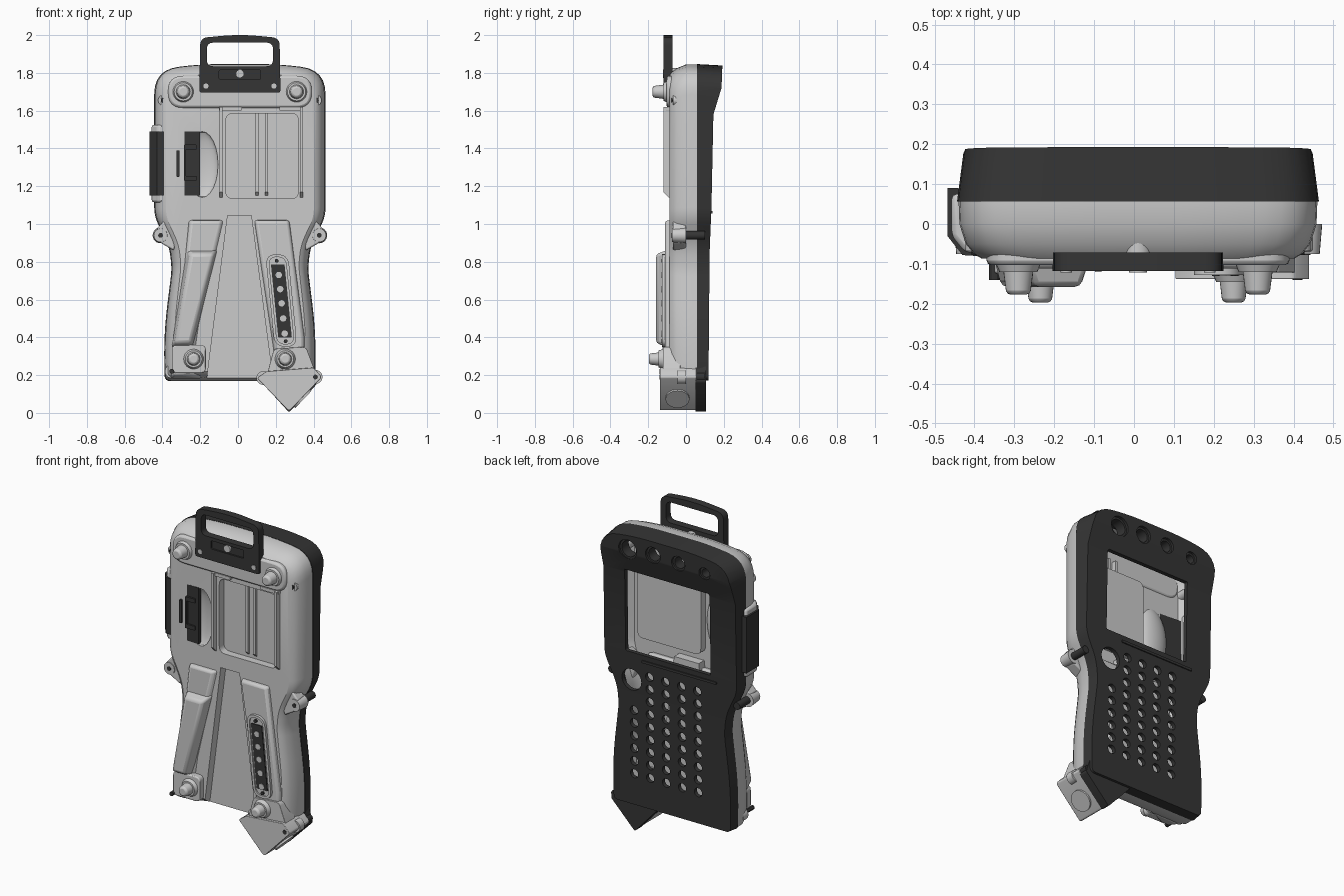
import bpy, bmesh, math
from mathutils import Vector

if "Cube" in bpy.data.objects:
    bpy.data.objects.remove(bpy.data.objects["Cube"])

def material(name, c):
    m = bpy.data.materials.new(name)
    m.diffuse_color = (c, c, c, 1)
    m.use_nodes = True
    m.node_tree.nodes["Principled BSDF"].inputs["Base Color"].default_value = m.diffuse_color
    return m

DARK = material("dark_plastic", 0.035)

def finish(name, bm, mat=None, bevel=0):
    bmesh.ops.recalc_face_normals(bm, faces=bm.faces)
    me = bpy.data.meshes.new(name)
    bm.to_mesh(me)
    bm.free()
    ob = bpy.data.objects.new(name, me)
    bpy.context.collection.objects.link(ob)
    if mat:
        me.materials.append(mat)
    if bevel:
        b = ob.modifiers.new("bevel", 'BEVEL')
        b.width, b.segments, b.limit_method = bevel, 2, 'ANGLE'
    return ob

def loft(name, rings, mat=None, bevel=0):
    bm = bmesh.new()
    vs = [[bm.verts.new(p) for p in r] for r in rings]
    n = len(vs[0])
    for a, b in zip(vs, vs[1:]):
        for i in range(n):
            bm.faces.new((a[i], a[(i + 1) % n], b[(i + 1) % n], b[i]))
    bm.faces.new(vs[0])
    bm.faces.new(vs[-1])
    return finish(name, bm, mat, bevel)

def ring(poly, t, axis='y'):
    if axis == 'y':
        return [(a, t, b) for a, b in poly]
    return [(t, a, b) for a, b in poly] if axis == 'x' else [(a, b, t) for a, b in poly]

def prism(name, poly, t0, t1, mat=None, bevel=0, axis='y'):
    return loft(name, [ring(poly, t0, axis), ring(poly, t1, axis)], mat, bevel)

def rounded(pts, n=6):
    """Polygon of (x, z, radius) with rounded corners."""
    out = []
    for i, (x, z, r) in enumerate(pts):
        p = Vector((x, z))
        a = Vector(pts[i - 1][:2]) - p
        b = Vector(pts[(i + 1) % len(pts)][:2]) - p
        a, b = p + a.normalized() * r, p + b.normalized() * r
        for k in range(n + 1):
            t = k / n
            out.append(tuple(a * (1 - t) ** 2 + p * 2 * t * (1 - t) + b * t * t))
    return out

def rect(x0, x1, z0, z1, r):
    return rounded([(x0, z0, r), (x1, z0, r), (x1, z1, r), (x0, z1, r)])

def cylinders(name, spots, y0, y1, mat=None, taper=1, seg=24, bevel=0):
    bm = bmesh.new()
    for x, z, r in spots:
        loops = [[bm.verts.new((x + q * math.cos(2 * math.pi * i / seg), y,
                                z + q * math.sin(2 * math.pi * i / seg))) for i in range(seg)]
                 for y, q in ((y0, r), (y1, r * taper))]
        for i in range(seg):
            j = (i + 1) % seg
            bm.faces.new((loops[0][i], loops[0][j], loops[1][j], loops[1][i]))
        for l in loops:
            bm.faces.new(l)
    return finish(name, bm, mat, bevel)

def lens(name, r):
    bm = bmesh.new()
    bmesh.ops.create_uvsphere(bm, u_segments=24, v_segments=12, radius=1)
    for v in bm.verts:
        v.co = (-.19 + v.co.x * (.085 + r), -.085 + v.co.y * (.035 + r), 1.315 + v.co.z * (.175 + r))
    return finish(name, bm)

def cut(ob, *cutters):
    bpy.context.view_layer.objects.active = ob
    for c in cutters:
        c.hide_render = True
        m = ob.modifiers.new("cut", 'BOOLEAN')
        m.operation, m.solver, m.object = 'DIFFERENCE', 'EXACT', c
        bpy.ops.object.modifier_apply(modifier=m.name)
        bpy.data.objects.remove(c)

# Body outline, mirrored about its centre line
CX = .01
half = [(.2, 1.845, .1), (.45, 1.815, .13), (.45, 1.04, .05), (.37, .88, .06),
        (.358, .76, .04), (.40, .42, .15), (.395, .17, .03)]
OUT = rounded([(CX + x, z, r) for x, z, r in half] + [(CX - x, z, r) for x, z, r in reversed(half)])

def body(y, sx=1, sz=1):
    return ring([(CX + (x - CX) * sx, 1 + (z - 1) * sz) for x, z in OUT], y)

# Hollow grey shell with battery pocket, finger scoop and tapering channel
shell = loft("rear_shell", [body(.06), body(0, .995), body(-.05, .96, .975), body(-.075, .915, .955), body(-.087, .87, .94)])
inner = loft("inner", [body(.1, .95, .975), body(0, .945, .97), body(-.045, .91, .95), body(-.067, .85, .92)])

def channel(g, y):
    return prism("channel", [(-.055 - g, 1.045 + g), (.07 + g, 1.045 + g), (.195 + g, .1), (-.175 - g, .1)], -.3, y)

def pocket(g, y):
    return prism("pocket", rect(-.065 - g, .32 + g, 1.135 - g, 1.585 + g, .04), -.3, y)

cut(inner, channel(.02, -.015), pocket(.02, -.02), lens("scoop", .018))
cut(shell, inner, channel(0, -.035), pocket(0, -.042), lens("scoop", 0))

# Dark keypad face, hollow, thicker at the top
profile = [(.118, .05), (.125, .85), (.135, 1.1), (.145, 1.58), (.188, 1.72), (.197, 1.95)]

def behind(d):
    return prism("behind", [(y - d, z) for y, z in profile] + [(.5, 1.95), (.5, .05)], -1, 1, axis='x')

panel = loft("keypad_face", [body(.057, 1.008, 1.002), body(.24, .955, .99)], DARK)
hollow = loft("hollow", [body(.02, .94, .965), body(.25, .91, .955)])
cut(panel, behind(0))
cut(hollow, behind(.025))
cut(panel, hollow)
keys = [(.262 - .107 * c, .36 + .077 * r, .026) for c in range(5) for r in range(9)
        if not (c == 0 and r > 5)]
ports = [(.26, 1.745, .06), (.09, 1.755, .05), (-.08, 1.75, .045), (-.255, 1.735, .037)]
cut(panel, prism("window", rect(-.26, .31, 1.10, 1.6, .01), .02, .3),
    cylinders("holes", keys + ports + [(.275, .93, .065)], .02, .3))
# Collars inside the top ports and a ridge above the keys
collars = cylinders("port_collars", [(x, z, r + .008) for x, z, r in ports], .11, .175, DARK)
cut(collars, cylinders("bore", [(x, z, r - .012) for x, z, r in ports], 0, .3))
prism("keypad_ridge", rect(-.3, .2, 1.055, 1.07, .004), .12, .14, DARK)

# Hand grips beside the channel
loft("left_grip", [ring([(-.28, 1.03), (-.055, 1.03), (-.163, .18), (-.36, .18)], -.035),
                   ring([(-.25, 1.015), (-.09, 1.015), (-.29, .2), (-.34, .2)], -.112)], bevel=.012)
loft("left_grip_pad", [ring([(-.275, .87), (-.105, .87), (-.24, .34), (-.355, .34)], -.08),
                       ring([(-.25, .84), (-.13, .84), (-.25, .37), (-.335, .37)], -.158)], bevel=.015)
loft("right_grip", [ring([(.07, 1.03), (.285, 1.03), (.365, .4), (.365, .2), (.19, .2)], -.035),
                    ring([(.095, 1.015), (.265, 1.015), (.345, .4), (.345, .22), (.215, .22)], -.112)], bevel=.012)
prism("left_foot_plate", rect(-.35, -.17, .21, .36, .03), -.08, -.125, bevel=.006)

# Oblong terminal strip in the right grip
def slanted(w, z0, z1, r):
    return [(x + .23 - (z - .59) * .1, z) for x, z in rect(-w, w, z0, z1, r)]

rim = prism("terminal_rim", slanted(.06, .35, .84, .058), -.1, -.128)
cut(rim, prism("rim_cut", slanted(.045, .365, .825, .043), -.2, -.12))
prism("terminal_strip", slanted(.036, .40, .785, .004), -.1, -.126, DARK)
cylinders("terminals", [(.23 - (z - .59) * .1, z, .017) for z in (.73, .655, .58, .5, .42)], -.11, -.129)
cylinders("terminal_screws", [(.205, .805, .01), (.252, .38, .01)], -.11, -.13, DARK, seg=12)

# Cable connector at the lower right corner
prism("connector_block", rounded([(.10, .185, .01), (.27, .008, .015), (.445, .19, .015), (.40, .24, .01), (.15, .22, .01)], 3),
      -.138, .055, bevel=.008)
prism("connector_plate", rounded([(.15, .19, .01), (.42, .19, .01), (.36, .35, .02), (.19, .34, .02)], 3), -.03, -.122, bevel=.006)
prism("connector_back", rounded([(.09, .2, .01), (.27, .003, .01), (.43, .165, .01), (.4, .26, .01)], 3), .05, .105, DARK)
port = cylinders("connector_port", [(0, 0, .063)], 0, -.012, seg=32)
port.rotation_euler = Vector((1, 0, -.95)).to_track_quat('-Y', 'Z').to_euler()
port.location = (.338, -.045, .08)

# Upper mounting plate and rubber feet
prism("mount_plate", rect(-.37, .39, 1.615, 1.785, .08), -.06, -.103, bevel=.012)
cylinders("upper_foot_bases", [(-.29, 1.7, .06), (.31, 1.7, .06)], -.09, -.12, taper=.8)
cylinders("upper_feet", [(-.29, 1.7, .04), (.31, 1.7, .04)], -.1, -.177, taper=.75, bevel=.01)
cylinders("lower_foot_bases", [(-.235, .285, .055), (.25, .285, .055)], -.12, -.145, taper=.8)
cylinders("lower_feet", [(-.235, .285, .038), (.25, .285, .038)], -.12, -.197, taper=.75, bevel=.01)

# Guide rails around the pocket
for i, (x, y, z1) in enumerate([(-.09, -.12, 1.62), (.10, -.118, 1.68), (.15, -.118, 1.68), (.335, -.12, 1.62)]):
    depth = -.03 if 0 < i < 3 else -.07
    top = y if i in (0, 3) else -.06
    prism("guide_rail_%d" % (i + 1), [(depth, 1.14), (top + .03, 1.14), (top, 1.17), (top, z1), (depth, z1)],
          x - .008, x + .008, axis='x')
for x0, x1 in ((-.1, .02), (.22, .345)):
    prism("rail_bridge", rect(x0, x1, 1.6, 1.62, .004), -.07, -.105)

# Carrying handle
handle = prism("carry_handle", rounded([(-.205, 1.695, .015), (.225, 1.695, .015), (.22, 1.985, .04), (.01, 2.005, .1), (-.2, 1.985, .04)]),
               -.118, -.072, DARK)
cut(handle, prism("grip_hole", rect(-.165, .185, 1.835, 1.96, .035), -.3, .3),
    prism("recess", rect(-.1, .12, 1.765, 1.815, .01), -.3, -.108))
cylinders("handle_boss", [(.01, 1.795, .022)], -.08, -.122)
cylinders("handle_screws", [(-.17, 1.73, .014), (.19, 1.73, .014)], -.1, -.121, seg=16)
cylinders("handle_pivot", [(.01, 1.79, .035)], -.0, -.08)

# Side door wrapping round the left edge
prism("door_bracket", [(-.457, .075), (-.457, -.03), (-.425, -.07), (-.39, -.075), (-.39, .075)], 1.115, 1.525, axis='z', bevel=.012)
prism("side_door", [(-.468, .09), (-.468, -.03), (-.43, -.078), (-.2, -.092), (-.2, -.07),
                    (-.41, -.055), (-.44, -.02), (-.44, .09)], 1.15, 1.49, DARK, axis='z')
for x0, x1, z0, z1 in ((-.325, -.31, 1.25, 1.39), (-.285, -.275, 1.23, 1.42), (-.285, -.22, 1.395, 1.42),
                       (-.285, -.22, 1.23, 1.255)):
    prism("door_latch", rect(x0, x1, z0, z1, .003), -.07, -.1, DARK)

# Screw lugs with dark posts
lugs = [(-.41, .94), (.43, .94), (-.35, .22), (.41, .19), (.135, .185)]
cylinders("waist_lugs", [(x, z, .042) for x, z in lugs[:2]], .0, -.075, taper=.85)
for x, s in ((-.41, 1), (.43, -1)):
    prism("lug_web", [(x - s * .02, .975), (x + s * .03, 1.03), (x + s * .1, .95), (x + s * .07, .86), (x, .9)], 0, -.07, bevel=.008)
cylinders("base_lugs", [(x, z, .037) for x, z in lugs[2:]], .0, -.045)
cylinders("lug_posts", [(x, z, .022) for x, z in lugs], .1, -.005, DARK)
cylinders("upper_lugs", [(-.395, 1.655, .028), (.415, 1.655, .028)], 0, -.068)
cylinders("lug_screws", [(x, z, .013) for x, z in lugs[:2]] + [(-.395, 1.655, .013), (.415, 1.655, .013)], -.04, -.078, DARK, seg=12)
cylinders("base_lug_screws", [(x, z, .013) for x, z in lugs[2:4]], -.02, -.14, DARK, seg=12)

# Smooth shading with sharp edges kept
bpy.ops.object.select_all(action='SELECT')
bpy.context.view_layer.objects.active = shell
bpy.ops.object.shade_smooth_by_angle(angle=math.radians(30))
